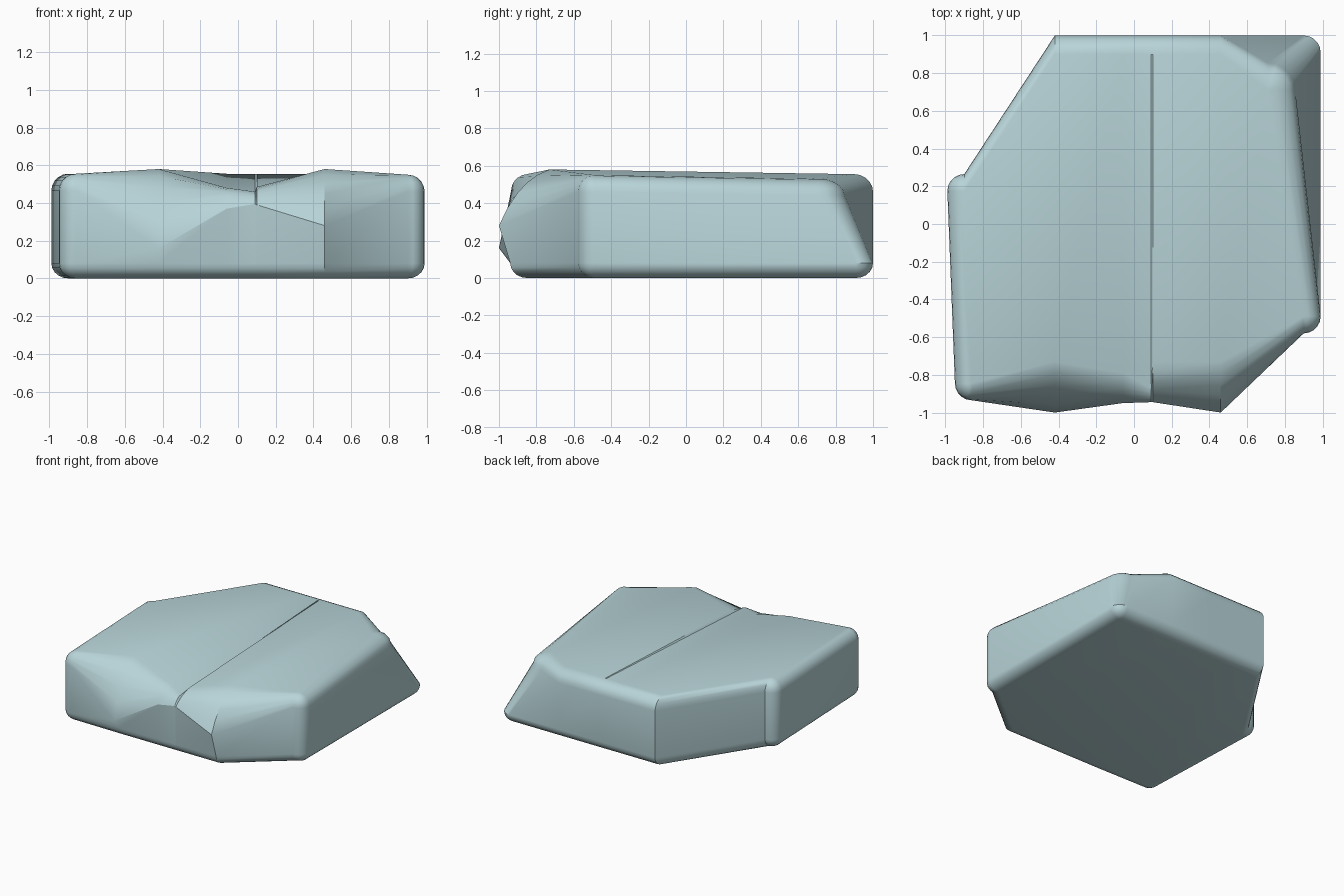
import bpy, bmesh
from math import sin, cos, pi, radians
from mathutils import Vector as V

if "Cube" in bpy.data.objects:
    bpy.data.objects.remove(bpy.data.objects["Cube"])

N = 5          # segments of each rounded edge
R = 0.09       # rounding radius


def bez(a, q, b):
    return [a * (1 - t) ** 2 + q * 2 * t * (1 - t) + b * t * t
            for t in [i / N for i in range(N + 1)]]


def arc(a, b):
    # quarter ellipse from bottom rim a to wall point b
    return [V((a.x + (b.x - a.x) * sin(t), a.y + (b.y - a.y) * sin(t), b.z * (1 - cos(t))))
            for t in [i / N * pi / 2 for i in range(N + 1)]]


def up(s, t):
    # quarter ellipse from wall point s to top point t
    return [V((t.x + (s.x - t.x) * cos(u), t.y + (s.y - t.y) * cos(u), s.z + (t.z - s.z) * sin(u)))
            for u in [i / N * pi / 2 for i in range(N + 1)]]


cols, tag = [], {}


def corner(name, base, top, top_r, z, a0):
    # rounded corner: sphere-like ends on a leaning post
    for i in range(N + 1):
        a = radians(a0 + 90 * i / N)
        d = V((cos(a), sin(a), 0))
        c, t = V((*base, 0)), V((*top, z))
        cols.append(arc(c, c + d * R + V((0, 0, 0.08))) + up(t + d * top_r - V((0, 0, R)), t))
    tag[name] = len(cols) - 1


def back(name, x):
    cols.append(arc(V((x, 0.91, 0)), V((x, 1, 0.08))) + up(V((x, 1, 0.46)), V((x, 0.9, 0.555))))
    tag[name] = len(cols) - 1


def front(name, x, sy, sz, ty, tz, qy, qz):
    # chipped front edge: chamfer from wall point to top point
    cols.append(arc(V((x, -0.85, 0)), V((x, -0.94, 0.08)))
                + bez(V((x, sy, sz)), V((x, qy, qz)), V((x, ty, tz))))
    tag[name] = len(cols) - 1


# Outline of the slab, counter-clockwise
corner("B", (0.9, -0.49), (0.9, -0.49), R, 0.55, -90)
corner("A", (0.9, 0.91), (0.71, 0.71), 0.145, 0.53, 0)
back("G", 0.46)
back("F3", 0.1)
back("F2", 0.09)
back("F1", -0.06)
back("F", -0.42)
corner("E", (-0.9, 0.175), (-0.9, 0.175), R, 0.555, 90)
corner("D", (-0.86, -0.845), (-0.86, -0.845), R, 0.555, 180)
front("N", -0.42, -1, 0.16, -0.73, 0.58, -0.90, 0.52)
front("M1", -0.06, -0.95, 0.37, -0.79, 0.48, -0.90, 0.47)
front("M2", 0.09, -0.945, 0.395, -0.87, 0.46, -0.92, 0.45)
front("M3", 0.1, -0.945, 0.39, -0.73, 0.485, -0.88, 0.47)
front("C", 0.46, -1, 0.28, -0.73, 0.58, -0.895, 0.53)

bm = bmesh.new()
grid = [[bm.verts.new(p) for p in c] for c in cols]

# Walls and rounded rims
for i, a in enumerate(grid):
    b = grid[(i + 1) % len(grid)]
    for k in range(len(a) - 1):
        bm.faces.new((a[k], b[k], b[k + 1], a[k + 1]))
# Underside
bm.faces.new([c[0] for c in reversed(grid)])
# Top, in strips running front to back
for names in ("DNFE", ("N", "M1", "F1", "F"), ("M1", "M2", "F2", "F1"),
              ("M2", "M3", "F3", "F2"), ("M3", "C", "G", "F3"), "CBAG"):
    bm.faces.new([grid[tag[n]][-1] for n in names])

bmesh.ops.remove_doubles(bm, verts=bm.verts, dist=0.0005)
bmesh.ops.recalc_face_normals(bm, faces=bm.faces)
me = bpy.data.meshes.new("stone_slab")
bm.to_mesh(me)
bm.free()
ob = bpy.data.objects.new("stone_slab", me)
bpy.context.collection.objects.link(ob)

mat = bpy.data.materials.new("pale_blue_stone")
mat.diffuse_color = (0.48, 0.66, 0.69, 1)
mat.use_nodes = True
mat.node_tree.nodes["Principled BSDF"].inputs["Base Color"].default_value = mat.diffuse_color
me.materials.append(mat)

bpy.context.view_layer.objects.active = ob
ob.select_set(True)
bpy.ops.object.shade_smooth_by_angle(angle=radians(30))
